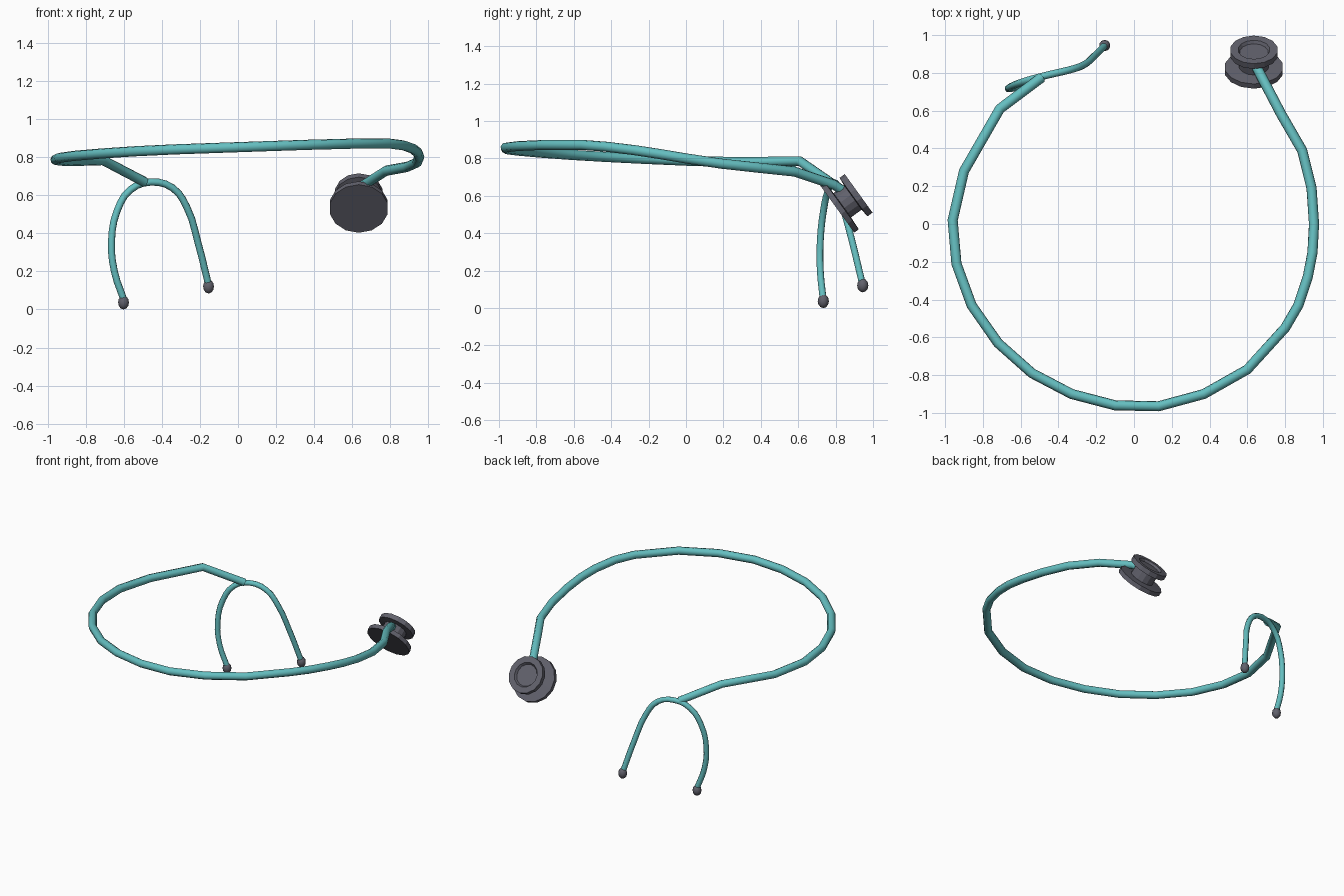
import bpy, bmesh, math
from mathutils import Vector, Matrix

if "Cube" in bpy.data.objects:
    bpy.data.objects.remove(bpy.data.objects["Cube"])


def material(name, color):
    m = bpy.data.materials.new(name)
    m.diffuse_color = color
    m.use_nodes = True
    m.node_tree.nodes["Principled BSDF"].inputs["Base Color"].default_value = m.diffuse_color
    return m


teal = material("teal_rubber", (0.13, 0.52, 0.53, 1))
grey = material("dark_metal", (0.12, 0.12, 0.15, 1))


def tube(name, points, radius, smooth_path):
    """Round tube swept along a path, turned into a smooth-shaded mesh."""
    cu = bpy.data.curves.new(name, 'CURVE')
    cu.dimensions = '3D'
    cu.bevel_depth = radius
    cu.bevel_resolution = 2
    cu.use_fill_caps = True
    if smooth_path:
        sp = cu.splines.new('BEZIER')
        sp.bezier_points.add(len(points) - 1)
        for bp, p in zip(sp.bezier_points, points):
            bp.co = p
            bp.handle_left_type = bp.handle_right_type = 'AUTO'
        sp.resolution_u = 3
    else:
        sp = cu.splines.new('POLY')
        sp.points.add(len(points) - 1)
        for q, p in zip(sp.points, points):
            q.co = (*p, 1)
    ob = bpy.data.objects.new(name, cu)
    bpy.context.collection.objects.link(ob)
    bpy.ops.object.select_all(action='DESELECT')
    ob.select_set(True)
    bpy.context.view_layer.objects.active = ob
    bpy.ops.object.convert(target='MESH')
    ob = bpy.context.object
    ob.name = name
    bpy.ops.object.shade_smooth_by_angle(angle=math.radians(50))
    ob.data.materials.clear()
    ob.data.materials.append(teal)
    return ob


def lathe(name, profile, sides, matrix):
    """Closed turned part; the profile is (radius, height), capped at both ends."""
    bm = bmesh.new()
    rings = [[bm.verts.new((r * math.sin(2 * math.pi * i / sides),
                            r * math.cos(2 * math.pi * i / sides), h))
              for i in range(sides)] for r, h in profile]
    for a, b in zip(rings, rings[1:]):
        for i in range(sides):
            j = (i + 1) % sides
            bm.faces.new((a[i], a[j], b[j], b[i]))
    bm.faces.new(rings[0])
    bm.faces.new(rings[-1])
    bmesh.ops.recalc_face_normals(bm, faces=bm.faces)
    bm.transform(matrix)
    me = bpy.data.meshes.new(name)
    bm.to_mesh(me)
    bm.free()
    ob = bpy.data.objects.new(name, me)
    me.materials.append(grey)
    bpy.context.collection.objects.link(ob)
    return ob


# Long looped tube
tube("main_tube", [
    (-0.49, 0.775, 0.67), (-0.71, 0.61, 0.785), (-0.90, 0.28, 0.78),
    (-0.96, 0.02, 0.787), (-0.94, -0.21, 0.797), (-0.86, -0.43, 0.808),
    (-0.72, -0.63, 0.82), (-0.54, -0.79, 0.832), (-0.33, -0.90, 0.842),
    (-0.10, -0.96, 0.85), (0.13, -0.965, 0.858), (0.37, -0.90, 0.866),
    (0.60, -0.77, 0.872), (0.80, -0.55, 0.872), (0.87, -0.43, 0.863),
    (0.92, -0.28, 0.845), (0.945, -0.15, 0.825), (0.953, 0.0, 0.80),
    (0.94, 0.19, 0.772), (0.89, 0.39, 0.75), (0.78, 0.58, 0.73),
    (0.67, 0.79, 0.66), (0.64, 0.85, 0.62)], 0.027, False)

# Forked ear tubes in one arch
tube("ear_tubes", [
    (-0.60, 0.733, 0.05), (-0.65, 0.718, 0.20), (-0.665, 0.718, 0.36),
    (-0.635, 0.735, 0.52), (-0.565, 0.76, 0.63), (-0.46, 0.788, 0.67),
    (-0.345, 0.815, 0.64), (-0.27, 0.84, 0.54), (-0.21, 0.89, 0.35),
    (-0.155, 0.943, 0.13)], 0.019, True)

# Ear tips
for side, loc in (("left", (-0.602, 0.734, 0.037)), ("right", (-0.155, 0.945, 0.121))):
    bpy.ops.mesh.primitive_uv_sphere_add(segments=10, ring_count=6, radius=1, location=loc)
    tip = bpy.context.object
    tip.name = side + "_ear_tip"
    tip.scale = (0.03, 0.03, 0.037)
    tip.data.materials.append(grey)
    bpy.ops.object.shade_smooth_by_angle(angle=math.radians(60))

# Tilted chest piece: wide diaphragm, neck and hollow bell
axis = Vector((0, 0.81, 0.585))
place = Matrix.Translation((0.635, 0.808, 0.53)) @ axis.to_track_quat('Z', 'Y').to_matrix().to_4x4()
lathe("chest_piece", [
    (0.156, 0), (0.156, 0.03), (0.08, 0.034), (0.08, 0.104),
    (0.127, 0.108), (0.127, 0.142), (0.085, 0.142), (0.075, 0.126)], 14, place)
